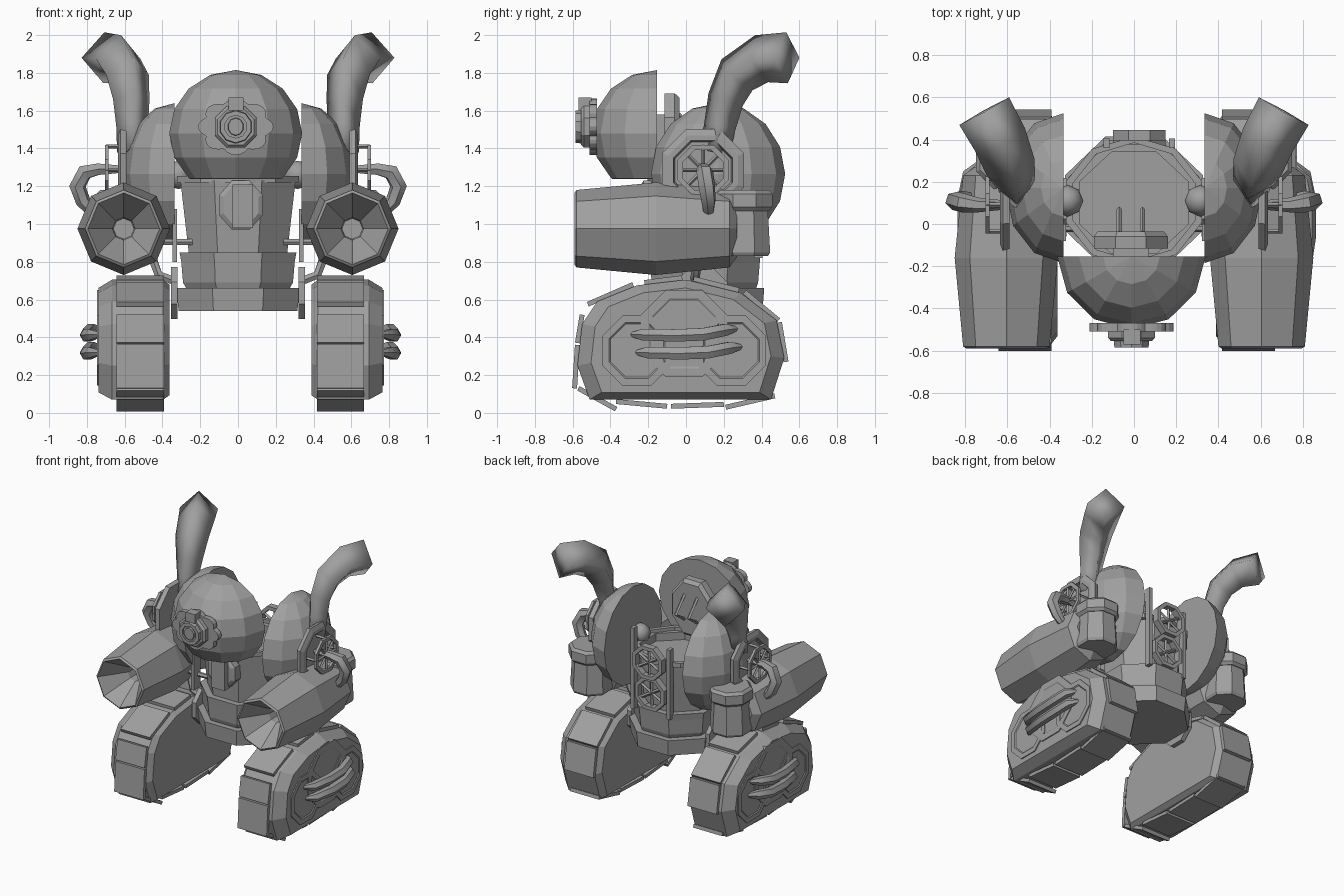
import bpy, bmesh, math
from mathutils import Vector

if "Cube" in bpy.data.objects:
    bpy.data.objects.remove(bpy.data.objects["Cube"])

grey = bpy.data.materials.new("plain_grey")
grey.diffuse_color = (0.35, 0.35, 0.35, 1)
grey.use_nodes = True
grey.node_tree.nodes["Principled BSDF"].inputs["Base Color"].default_value = grey.diffuse_color


def add(name, bm, smooth=None):
    """Turn a bmesh into a named object."""
    bmesh.ops.recalc_face_normals(bm, faces=bm.faces)
    me = bpy.data.meshes.new(name)
    bm.to_mesh(me)
    bm.free()
    me.materials.append(grey)
    ob = bpy.data.objects.new(name, me)
    bpy.context.collection.objects.link(ob)
    if smooth:
        bpy.ops.object.select_all(action='DESELECT')
        ob.select_set(True)
        bpy.context.view_layer.objects.active = ob
        bpy.ops.object.shade_smooth_by_angle(angle=math.radians(smooth))
    return ob


def loft(name, rings, cap=(True, True), closed=False, smooth=None):
    """Skin a list of equal-length point rings."""
    bm = bmesh.new()
    vs = [[bm.verts.new(p) for p in r] for r in rings]
    n = len(rings[0])
    pairs = list(zip(vs, vs[1:])) + ([(vs[-1], vs[0])] if closed else [])
    for a, b in pairs:
        for i in range(n):
            j = (i + 1) % n
            bm.faces.new((a[i], a[j], b[j], b[i]))
    if not closed:
        for on, r in zip(cap, (vs[0], vs[-1])):
            if on:
                bm.faces.new(r)
    return add(name, bm, smooth)


def ngon(axis, c, r, n=8, ry=None, turn=0.5):
    """Points of a polygon facing an axis."""
    ry = ry or r
    out = []
    for i in range(n):
        t = (i + turn) * 2 * math.pi / n
        u, v = r * math.cos(t), ry * math.sin(t)
        d = {'x': (0, u, v), 'y': (u, 0, v), 'z': (u, v, 0)}[axis]
        out.append(tuple(a + b for a, b in zip(c, d)))
    return out


def lathe(name, axis, c, prof, n=8, cap=(True, True), turn=0.5, closed=False):
    """Loft polygons along an axis; prof = (offset, radius) or (offset, rx, ry)."""
    rings = []
    for p in prof:
        q = list(c)
        q['xyz'.index(axis)] += p[0]
        rings.append(ngon(axis, q, p[1], n, p[-1], turn))
    return loft(name, rings, cap, closed)


def box(name, lo, hi):
    return loft(name, [[(x, y, z) for x, y in ((lo[0], lo[1]), (hi[0], lo[1]), (hi[0], hi[1]), (lo[0], hi[1]))]
                       for z in (lo[2], hi[2])])


def tube(name, pts, radii, n=6, smooth=50, level=False):
    """Tapered tube along a path; level keeps one section axis horizontal."""
    pts = [Vector(p) for p in pts]
    rings, up = [], None
    for i, p in enumerate(pts):
        d = (pts[min(i + 1, len(pts) - 1)] - pts[max(i - 1, 0)]).normalized()
        ref = Vector((0, 0, 1)) if level or (up is None and abs(d.z) < .9) else (up or Vector((0, 1, 0)))
        side = d.cross(ref).normalized()
        up = side.cross(d)
        rings.append([p + radii[i] * (math.cos(t) * side + math.sin(t) * up)
                      for t in (k * 2 * math.pi / n for k in range(n))])
    return loft(name, rings, smooth=smooth)


def dome(name, c, r, axis, sign, zmin=-1, n=12, rings=8):
    """Half of a faceted ball, flat and closed on the cut side."""
    bm = bmesh.new()
    bmesh.ops.create_uvsphere(bm, u_segments=n, v_segments=rings, radius=1)
    no = Vector((0, 0, 0))
    no[axis] = sign
    for nrm, co in ((no, (0, 0, 0)), (Vector((0, 0, 1)), (0, 0, zmin))):
        if nrm.z and zmin <= -1:
            continue
        bmesh.ops.bisect_plane(bm, geom=bm.verts[:] + bm.edges[:] + bm.faces[:], dist=1e-4,
                               plane_co=co, plane_no=nrm, clear_inner=True)
        bmesh.ops.holes_fill(bm, edges=[e for e in bm.edges if e.is_boundary])
    for v in bm.verts:
        v.co = Vector([c[k] + v.co[k] * r[k] for k in range(3)])
    return add(name, bm)


# Torso, belt, chassis and open collar
C = (0, .1, 0)
lathe("chassis", 'z', C, [(.54, .34, .33), (.66, .355, .34)])
lathe("belt", 'z', C, [(.65, .29, .29), (.69, .315, .305), (.80, .325, .315), (.85, .335, .32), (.85, .28, .28)])
lathe("torso", 'z', C, [(.83, .28, .27), (1.23, .33, .30), (1.23, .28, .26), (1.17, .28, .26)])
lathe("collar", 'z', (0, .105, 0), [(1.22, .34, .31), (1.255, .34, .31), (1.255, .305, .28), (1.22, .305, .28)],
      10, closed=True)

# Chest box
lathe("chest_plate", 'y', (.015, 0, 1.1), [(-.15, .125, .14), (-.225, .125, .14), (-.24, .10, .115)])
box("chest_latch", (-.03, -.28, .98), (.08, -.22, 1.21))

# Rear vents between two posts
for z, y in ((.98, .385), (1.23, .415)):
    c = (.025, y, z)
    lathe("rear_vent_ring", 'y', c, [(-.02, .135), (.03, .135), (.03, .105), (-.02, .105)], closed=True)
    for k in range(3):
        t = k * math.pi / 3 + .5
        d = Vector((.115 * math.cos(t), 0, .115 * math.sin(t)))
        tube("rear_vent_bar", [Vector(c) - d, Vector(c) + d], [.012] * 2, 4)
for x, top in ((-.13, 1.36), (.18, 1.45)):
    box("rear_post", (x - .015, .36, .82), (x + .015, .405, top))

# Head with flat back and a back plate
H = (-.012, -.153, 1.48)
dome("head", H, (.352, .345, .335), 1, -1, -.72)
lathe("head_back_plate", 'y', (-.015, 0, 1.475), [(-.115, .19, .235), (-.06, .19, .235), (-.035, .17, .21)])
box("head_back_mount", (-.1, -.16, 1.38), (.07, -.1, 1.58))
for s in (-1, 1):
    x = -.015 + s * .055
    tube("back_prong", [(x, -.05, 1.38), (x, .07, 1.46), (x, -.04, 1.58)], [.012] * 3, 4)

# Round eye: lobed disc, body and lens rings
E = (-.012, 0, 1.515)
lobes = []
for y in (-.47, -.51):
    lobes.append([(E[0] + r * math.cos(t), y, E[2] + .75 * r * math.sin(t)) for r, t in
                  ((.17 + .03 * abs(math.cos(4 * k * math.pi / 24)), k * math.pi / 24) for k in range(48))])
loft("eye_disc", lobes)
lathe("eye_body", 'y', E, [(-.48, .12), (-.54, .12), (-.555, .105)])
lathe("eye_ring", 'y', E, [(-.54, .09), (-.585, .085), (-.585, .06), (-.57, .06)], 10)
lathe("eye_lens", 'y', E, [(-.56, .045, .05), (-.585, .04, .045)], 10)
box("eye_top_bump", (-.05, -.57, 1.60), (.03, -.50, 1.67))

# Track outline (y, z) and pad segments
outline = [(-.51, .07), (-.575, .25), (-.55, .47), (-.47, .59), (-.26, .675), (0, .705),
           (.29, .635), (.48, .49), (.52, .29), (.45, .07)]
pads = [(-.59, .13, -.575, .36), (-.575, .37, -.55, .52), (-.52, .575, -.28, .68), (-.22, .69, -.02, .715),
        (.04, .71, .28, .65), (.31, .64, .49, .49), (.495, .48, .53, .27), (.47, .09, .21, .03),
        (.2, .045, -.08, .035), (-.1, .035, -.37, .06), (-.37, .02, -.57, .13)]


def track(s):
    X = lambda x: .013 + s * x

    def ring(x, k):
        return [(X(x), -.02 + (y + .02) * k, .37 + (z - .37) * k) for y, z in outline]
    loft("track_body", [ring(.375, .92), ring(.41, 1), ring(.68, 1), ring(.752, .87)])
    for a, b, c, d in pads:
        t = Vector((0, c - a, d - b)).normalized()
        nrm = Vector((0, -t.z, t.y)) * .013
        rings = []
        for x in (.405, .655):
            p, q = Vector((X(x), a, b)), Vector((X(x), c, d))
            rings.append([p - nrm, q - nrm, q + nrm, p + nrm])
        loft("track_pad", rings)
    # Wheel covers on the outer side
    for y, z, r in ((-.26, .33, .2), (.24, .33, .2), (-.01, .42, .25)):
        lathe("wheel_cover", 'x', (X(.75), y, z), [(-s * .02, r), (s * .010, r), (s * .010, r * .8), (s * .004, r * .76)])
    # Curved side bars
    for y0, z in ((-.01, .42), (.015, .325)):
        tube("side_bar", [(X(.74), y0 - .28, z - .005), (X(.79), y0 - .22, z - .006), (X(.812), y0 - .05, z - .01),
                          (X(.812), y0 + .1, z - .004), (X(.79), y0 + .22, z + .02), (X(.74), y0 + .28, z + .025)],
             [.012, .034, .038, .038, .036, .012])


def side(s):
    track(s)
    # Shoulder shell and ball joint
    dome("shoulder", (s * .335, .17, 1.265), (.275, .355, .375), 0, s)
    bm = bmesh.new()
    bmesh.ops.create_uvsphere(bm, u_segments=8, v_segments=6, radius=.075)
    bmesh.ops.translate(bm, verts=bm.verts, vec=(s * .315, .11, 1.26))
    add("shoulder_joint", bm, 50)
    # Shoulder cap plate, spoked ring and its rods
    c = (s * .6, .09, 1.285)
    lathe("shoulder_plate", 'x', c, [(-s * .01, .225), (s * .022, .235), (s * .035, .2), (s * .035, .17), (s * .0, .16)])
    lathe("spoke_ring", 'x', c, [(s * .085, .145), (s * .105, .145), (s * .105, .115), (s * .085, .115)], closed=True)
    for k in range(8):
        t = k * math.pi / 4
        u, v = math.cos(t), math.sin(t)
        tube("spoke", [(s * .695, c[1] + .03 * u, c[2] + .03 * v), (s * .695, c[1] + .13 * u, c[2] + .13 * v)],
             [.01] * 2, 4)
        if k % 2 == 0:
            tube("ring_rod", [(s * .61, c[1] + .125 * u, c[2] + .125 * v), (s * .70, c[1] + .125 * u, c[2] + .125 * v)],
                 [.011] * 2, 4)
    tube("hook", [(s * .6, .09, 1.29), (s * .74, .09, 1.29), (s * .81, .1, 1.275), (s * .85, .11, 1.2),
                  (s * .82, .12, 1.12), (s * .775, .12, 1.07)], [.02, .035, .045, .045, .04, .03])
    # Arm barrel with funnel mouth
    lathe("arm_barrel", 'y', (s * .605, 0, .975),
          [(.27, .15), (.23, .205), (-.16, .245), (-.58, .205), (-.59, .19), (-.40, .06), (-.30, .055)], turn=0)
    # Rear canister
    lathe("canister", 'z', (s * .6, .305, 0), [(.83, .14), (.85, .152), (1.09, .138)])
    lathe("canister_cap", 'z', (s * .6, .31, 0), [(1.07, .14), (1.09, .16), (1.16, .16), (1.18, .14)])
    # Exhaust pipe with square section
    tube("exhaust_pipe", [(s * .56, .15, 1.38), (s * .56, .18, 1.52), (s * .565, .21, 1.66), (s * .585, .27, 1.79),
                          (s * .635, .40, 1.875), (s * .71, .535, 1.88)],
         [.08, .085, .10, .12, .13, .135], 4, 100, True)
    # Hip disc and hoses
    lathe("hip_disc", 'x', (s * .32, .08, .635), [(0, .15), (s * .035, .15)])
    tube("hip_hose", [(s * .34, .05, .70), (s * .42, .05, .73), (s * .45, .06, .81), (s * .46, .06, .9)], [.025] * 4)
    tube("cross_rod", [(s * .24, -.02, .905), (s * .48, -.02, .905)], [.018] * 2)
    box("waist_strut", (s * .335 - .012, -.08, .8), (s * .335 + .012, 0, 1.08))


for s in (1, -1):
    side(s)
